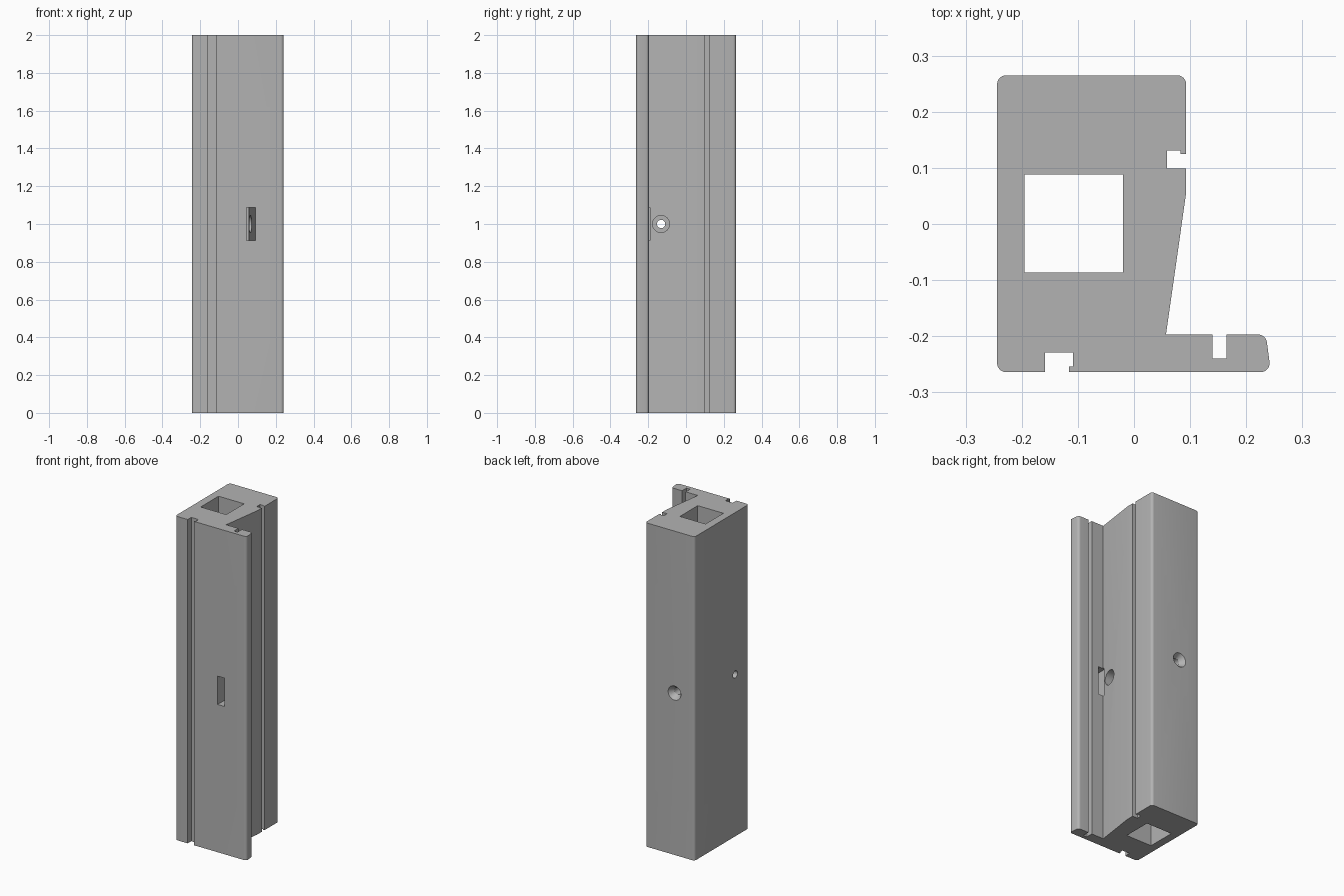
import bpy, bmesh, math
from mathutils import Vector, Matrix

cube = bpy.data.objects.get("Cube")
if cube:
    bpy.data.objects.remove(cube, do_unlink=True)

HEIGHT = 2.0
grey = bpy.data.materials.new("light_grey")
grey.use_nodes = True
colour = (0.45, 0.45, 0.45, 1)
grey.diffuse_color = colour
grey.node_tree.nodes["Principled BSDF"].inputs["Base Color"].default_value = colour


def rounded(points):
    """Turn (x, y[, radius]) corners into a list of points with filleted corners."""
    out = []
    for i, p in enumerate(points):
        c = Vector(p[:2])
        if len(p) == 2:
            out.append(c)
            continue
        a = (Vector(points[i - 1][:2]) - c).normalized()
        b = (Vector(points[(i + 1) % len(points)][:2]) - c).normalized()
        half = a.angle(b) / 2
        r = p[2]
        centre = c + (a + b).normalized() * r / math.sin(half)
        start, end = c + a * r / math.tan(half), c + b * r / math.tan(half)
        u = start - centre
        sweep = u.angle_signed(end - centre)
        for k in range(7):
            out.append(centre + Matrix.Rotation(-sweep * k / 6, 2) @ u)
    return out


def extrusion(name, *loops):
    """Upright prism; loops after the first are openings."""
    curve = bpy.data.curves.new(name, "CURVE")
    curve.dimensions = "2D"
    curve.fill_mode = "BOTH"
    curve.extrude = HEIGHT / 2
    for loop in loops:
        spline = curve.splines.new("POLY")
        spline.points.add(len(loop) - 1)
        for point, (x, y) in zip(spline.points, loop):
            point.co = (x, y, 0, 1)
        spline.use_cyclic_u = True
    temp = bpy.data.objects.new(name + "_profile", curve)
    bpy.context.collection.objects.link(temp)
    graph = bpy.context.evaluated_depsgraph_get()
    mesh = bpy.data.meshes.new_from_object(temp.evaluated_get(graph))
    bpy.data.objects.remove(temp, do_unlink=True)
    bm = bmesh.new()
    bm.from_mesh(mesh)
    bmesh.ops.remove_doubles(bm, verts=bm.verts, dist=1e-5)
    bmesh.ops.translate(bm, verts=bm.verts, vec=(0, 0, HEIGHT / 2))
    bmesh.ops.recalc_face_normals(bm, faces=bm.faces)
    bm.to_mesh(mesh)
    bm.free()
    mesh.name = name
    mesh.materials.clear()
    mesh.materials.append(grey)
    obj = bpy.data.objects.new(name, mesh)
    bpy.context.collection.objects.link(obj)
    return obj


def cutter(name, start, end, r1, r2):
    """Round or conical drill between two points."""
    start, end = Vector(start), Vector(end)
    axis = end - start
    bm = bmesh.new()
    bmesh.ops.create_cone(bm, cap_ends=True, segments=32, radius1=r1, radius2=r2,
                          depth=axis.length)
    turn = axis.to_track_quat("Z", "Y").to_matrix().to_4x4()
    bm.transform(Matrix.Translation((start + end) / 2) @ turn)
    return helper(name, bm)


def helper(name, bm):
    mesh = bpy.data.meshes.new(name)
    bm.to_mesh(mesh)
    bm.free()
    obj = bpy.data.objects.new(name, mesh)
    obj.hide_render = True
    bpy.context.collection.objects.link(obj)
    return obj


# Profiles of the three nested bodies
outer = rounded([
    (-.244, -.264, .016), (-.159, -.264), (-.159, -.229), (-.109, -.229),
    (-.109, -.254), (-.116, -.254), (-.116, -.264), (.244, -.264, .016),
    (.235, -.197, .016), (.165, -.197), (.165, -.24), (.14, -.24), (.14, -.197),
    (.057, -.197), (.093, .056), (.093, .099), (.059, .099), (.059, .131),
    (.083, .131), (.083, .125), (.093, .125), (.093, .265, .016), (-.244, .265, .016)])
lining = [
    (-.231, -.252), (-.173, -.252), (-.173, -.218), (-.097, -.218), (-.097, -.252),
    (.08, -.252), (.08, -.209), (.044, -.209), (.08, .061), (.08, .085), (.046, .085),
    (.046, .145), (.08, .145), (.08, .254), (-.231, .254)]
inner = [
    (-.205, -.225), (-.198, -.225), (-.198, -.191), (-.072, -.191), (-.072, -.225),
    (.015, -.225), (.055, .06), (.021, .06), (.021, .17), (.055, .17), (.055, .229),
    (-.205, .229)]
shaft = [(-.195, -.086), (-.02, -.086), (-.02, .088), (-.195, .088)]

parts = [extrusion("outer_skin", outer, lining),
         extrusion("lining", lining, inner),
         extrusion("core", inner, shaft)]

# Drilled holes and latch slot
cutters = [
    cutter("side_bore", (-.4, -.132, 1), (.4, -.132, 1), .022, .022),
    cutter("side_counterbore", (.01, -.132, 1), (.13, -.132, 1), .045, .045),
    cutter("back_bore", (-.107, .0, 1), (-.107, .4, 1), .022, .022),
    cutter("back_countersink", (-.107, .23, 1), (-.107, .267, 1), .02, .045)]
bm = bmesh.new()
bmesh.ops.create_cube(bm, size=1, matrix=Matrix.Translation((.069, -.235, 1))
                      @ Matrix.Diagonal((.046, .09, .175, 1)))
cutters.append(helper("latch_slot", bm))

for part in parts:
    for tool in cutters:
        mod = part.modifiers.new(tool.name, "BOOLEAN")
        mod.operation = "DIFFERENCE"
        mod.solver = "EXACT"
        mod.object = tool
    graph = bpy.context.evaluated_depsgraph_get()
    mesh = bpy.data.meshes.new_from_object(part.evaluated_get(graph))
    part.modifiers.clear()
    part.data = mesh
for tool in cutters:
    bpy.data.objects.remove(tool, do_unlink=True)

# Smooth fillets and bores, sharp edges elsewhere
bpy.ops.object.select_all(action="DESELECT")
for part in parts:
    part.select_set(True)
bpy.context.view_layer.objects.active = parts[0]
bpy.ops.object.shade_smooth_by_angle(angle=math.radians(30))
